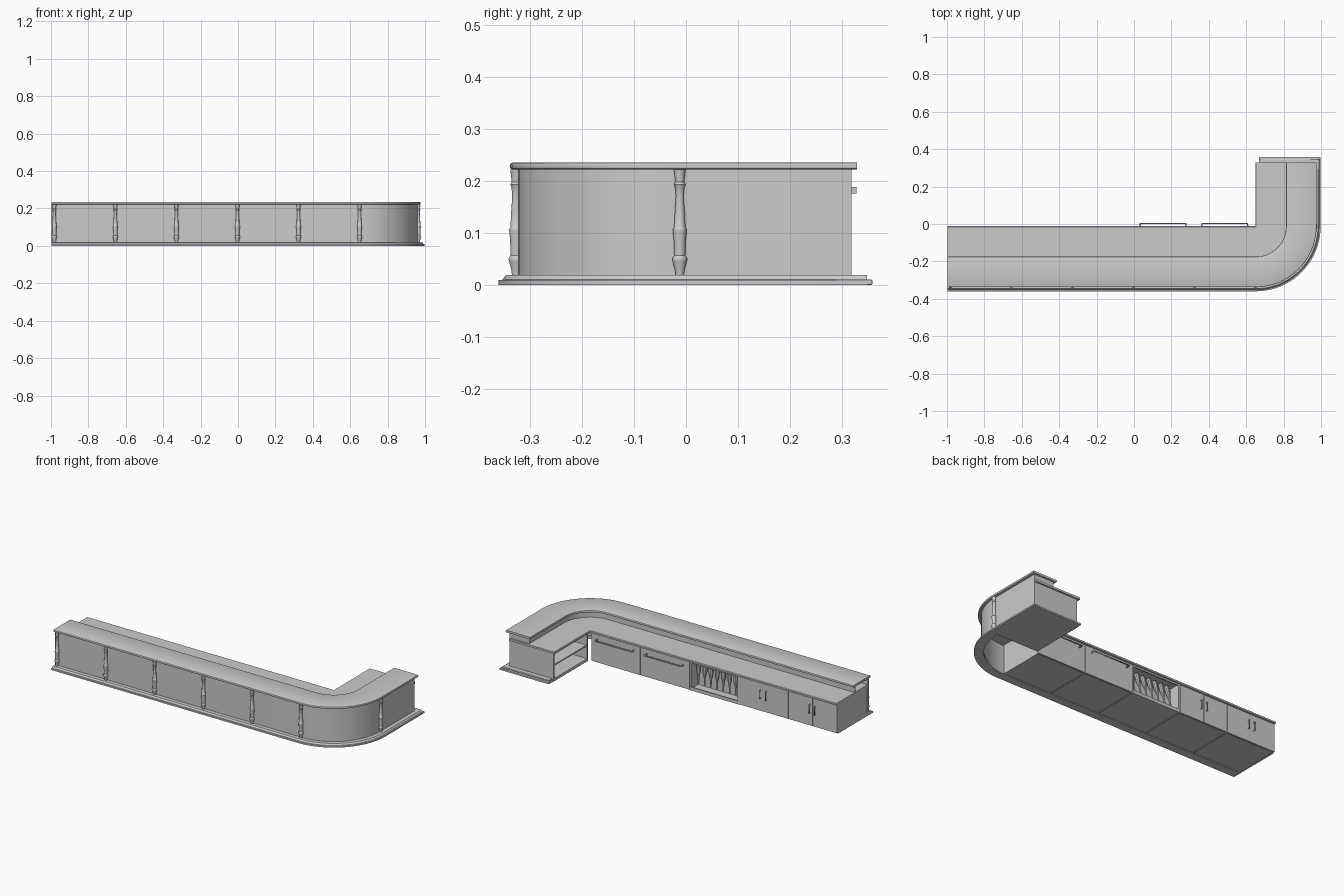
import bpy, bmesh, math
from mathutils import Matrix, Vector

if "Cube" in bpy.data.objects:
    bpy.data.objects.remove(bpy.data.objects["Cube"])

CX, CY = 0.65, -0.012      # centre of the corner bend
LEFT, ARC = -0.998, 20


def finish(bm, name, smooth=None, bevel=0):
    bmesh.ops.remove_doubles(bm, verts=bm.verts, dist=1e-5)
    bmesh.ops.recalc_face_normals(bm, faces=bm.faces)
    me = bpy.data.meshes.new(name)
    bm.to_mesh(me)
    bm.free()
    ob = bpy.data.objects.new(name, me)
    bpy.context.collection.objects.link(ob)
    if bevel:
        m = ob.modifiers.new("bevel", 'BEVEL')
        m.width, m.segments = bevel, 2
    if smooth:
        bpy.ops.object.select_all(action='DESELECT')
        ob.select_set(True)
        bpy.context.view_layer.objects.active = ob
        bpy.ops.object.shade_smooth_by_angle(angle=math.radians(smooth))
    return ob


def box(name, x0, x1, y0, y1, z0, z1, bevel=0):
    bm = bmesh.new()
    c = Vector(((x0 + x1) / 2, (y0 + y1) / 2, (z0 + z1) / 2))
    s = Matrix.Diagonal((x1 - x0, y1 - y0, z1 - z0, 1))
    bmesh.ops.create_cube(bm, size=1, matrix=Matrix.Translation(c) @ s)
    return finish(bm, name, bevel=bevel)


def sweep(name, profile, yend):
    """Run a closed (radius, z) profile along the L-shaped counter path."""
    bm = bmesh.new()
    rings = []
    for i in range(-1, ARC + 2):
        a = -math.pi / 2 + math.pi / 2 * min(max(i, 0), ARC) / ARC
        ring = []
        for r, z in profile:
            x, y = CX + r * math.cos(a), CY + r * math.sin(a)
            if i < 0:
                x = LEFT
            if i > ARC:
                y = yend
            ring.append(bm.verts.new((x, y, z)))
        rings.append(ring)
    n = len(profile)
    for a, b in zip(rings, rings[1:]):
        for k in range(n):
            bm.faces.new((a[k], a[(k + 1) % n], b[(k + 1) % n], b[k]))
    bm.faces.new(rings[0])
    bm.faces.new(rings[-1])
    return finish(bm, name, smooth=30)


def lathe(name, profile, matrix, sides=12):
    bm = bmesh.new()
    rings = [[bm.verts.new(matrix @ Vector((r * math.cos(math.tau * k / sides),
                                            r * math.sin(math.tau * k / sides), z)))
              for k in range(sides)] for r, z in profile]
    for a, b in zip(rings, rings[1:]):
        for k in range(sides):
            j = (k + 1) % sides
            bm.faces.new((a[k], a[j], b[j], b[k]))
    bm.faces.new(rings[0])
    bm.faces.new(rings[-1])
    return finish(bm, name, smooth=35)


def handle(name, points, radius):
    cu = bpy.data.curves.new(name, 'CURVE')
    cu.dimensions = '3D'
    cu.bevel_depth, cu.bevel_resolution, cu.use_fill_caps = radius, 2, True
    sp = cu.splines.new('POLY')
    sp.points.add(len(points) - 1)
    for p, co in zip(sp.points, points):
        p.co = (*co, 1)
    ob = bpy.data.objects.new(name, cu)
    bpy.context.collection.objects.link(ob)


def slab(r0, r1, z0, z1, e):
    """Rounded-edge board cross-section."""
    return [(r0 + e, z0), (r1 - e, z0), (r1 - e * .3, z0 + e * .3), (r1, z0 + e),
            (r1, z1 - e), (r1 - e * .3, z1 - e * .3), (r1 - e, z1),
            (r0 + e, z1), (r0 + e * .3, z1 - e * .3), (r0, z1 - e),
            (r0, z0 + e), (r0 + e * .3, z0 + e * .3)]


# Bar top, front wall, inner riser, foot plinth
sweep("bar_top", slab(.163, .326, .222, .235, .004), .329)
sweep("front_wall", [(.298, .01), (.31, .01), (.31, .223), (.298, .223)], .318)
sweep("riser", [(.176, .186), (.184, .186), (.184, .223), (.176, .223)], .316)
sweep("plinth", [(.295, 0), (.348, 0), (.348, .009), (.341, .010),
                 (.334, .019), (.295, .019)], .348)
# Plinth return around the short end
box("plinth_end_lower", .668, CX + .348, .29, .358, 0, .010, .002)
box("plinth_end_upper", .674, CX + .336, .29, .345, .009, .019, .003)

# Working counter, lower than the bar top
sweep("work_counter", [(0, .176), (.305, .176), (.305, .188), (.003, .188),
                       (0, .185)], .328)

# Turned columns on the front wall
COLUMN = [(.008, .019), (.0095, .03), (.0135, .045), (.0145, .049), (.0135, .053),
          (.0105, .056), (.0115, .085), (.013, .1), (.0135, .106), (.011, .11),
          (.0095, .14), (.0075, .17), (.009, .188), (.0115, .193), (.0085, .198),
          (.010, .212), (.0115, .222)]
for i in range(6):
    lathe(f"column_{i + 1}", COLUMN, Matrix.Translation((-.982 + i * .3264, -.3265, 0)))
lathe("column_7", COLUMN, Matrix.Translation((CX + .3145, CY, 0)))

# Five cabinets along the long side
W, T, FRONT, BACK = (CX - LEFT) / 5, .006, -.022, -.305
for i in range(5):
    x0, x1 = LEFT + i * W + .0008, LEFT + (i + 1) * W - .0008
    n = f"cabinet_{i + 1}"
    box(n + "_left_side", x0, x0 + T, BACK, FRONT - .008, 0, .176)
    box(n + "_right_side", x1 - T, x1, BACK, FRONT - .008, 0, .176)
    box(n + "_floor", x0 + T, x1 - T, BACK, FRONT - .008, .002, .010)
    box(n + "_back", x0 + T, x1 - T, BACK, BACK + T, .010, .176)
    xm = (x0 + x1) / 2
    if i < 2:       # double doors with upright handles
        for s, side in ((-1, "left"), (1, "right")):
            a, b = sorted((xm + s * .0006, xm + s * W / 2 - s * .002))
            box(f"{n}_{side}_door", a, b, FRONT - .008, FRONT, .004, .174)
            hx = xm + s * .019
            handle(f"{n}_{side}_handle", [(hx, FRONT, .08), (hx, -.013, .08),
                                          (hx, -.013, .13), (hx, FRONT, .13)], .003)
    elif i == 2:    # open bottle rack
        box(n + "_bottom_rail", x0, x1, FRONT - .008, FRONT, .002, .022)
        box(n + "_top_rail", x0, x1, FRONT - .008, FRONT, .166, .176)
        box(n + "_left_stile", x0, x0 + .010, FRONT - .008, FRONT, .022, .166)
        box(n + "_right_stile", x1 - .010, x1, FRONT - .008, FRONT, .022, .166)
        box(n + "_rack_panel", x0 + T, x1 - T, -.10, -.094, .010, .176)
        for k in range(7):
            m = (Matrix.Translation((x0 + .04 + k * (W - .08) / 6, -.05, .04))
                 @ Matrix.Rotation(math.radians(10), 4, 'X')
                 @ Matrix.Rotation(math.radians(6), 4, 'Y'))
            lathe(f"rack_bottle_{k + 1}", [(.004, 0), (.005, .04), (.013, .075),
                                           (.014, .125)], m, 10)
    else:           # full front with a long pull bar
        box(n + "_front", x0 + .001, x1 - .001, FRONT - .008, FRONT, .004, .174)
        a, b = xm - .122, xm + .122
        handle(n + "_pull", [(a, FRONT, .143), (a, .002, .143),
                             (b, .002, .143), (b, FRONT, .143)], .0045)

# Open shelf cabinet in the short leg, facing the inside
X0, X1, Y0, Y1 = .664, CX + .300, CY + .001, .318
box("shelf_inner_side", X0, X1, Y0, Y0 + .008, .002, .176)
box("shelf_end_panel", X0, X1, Y1 - .008, Y1, .01, .176)
box("end_panel_upper", CX + .176, CX + .31, Y1 - .008, Y1, .176, .222)
box("shelf_floor", X0, CX + .3, Y0, Y1, .002, .019)
box("shelf_middle", X0 + .004, X1 - .006, Y0 + .008, Y1 - .008, .092, .100)
box("shelf_back", X1 - .006, X1, Y0 + .008, Y1 - .008, .019, .176)
